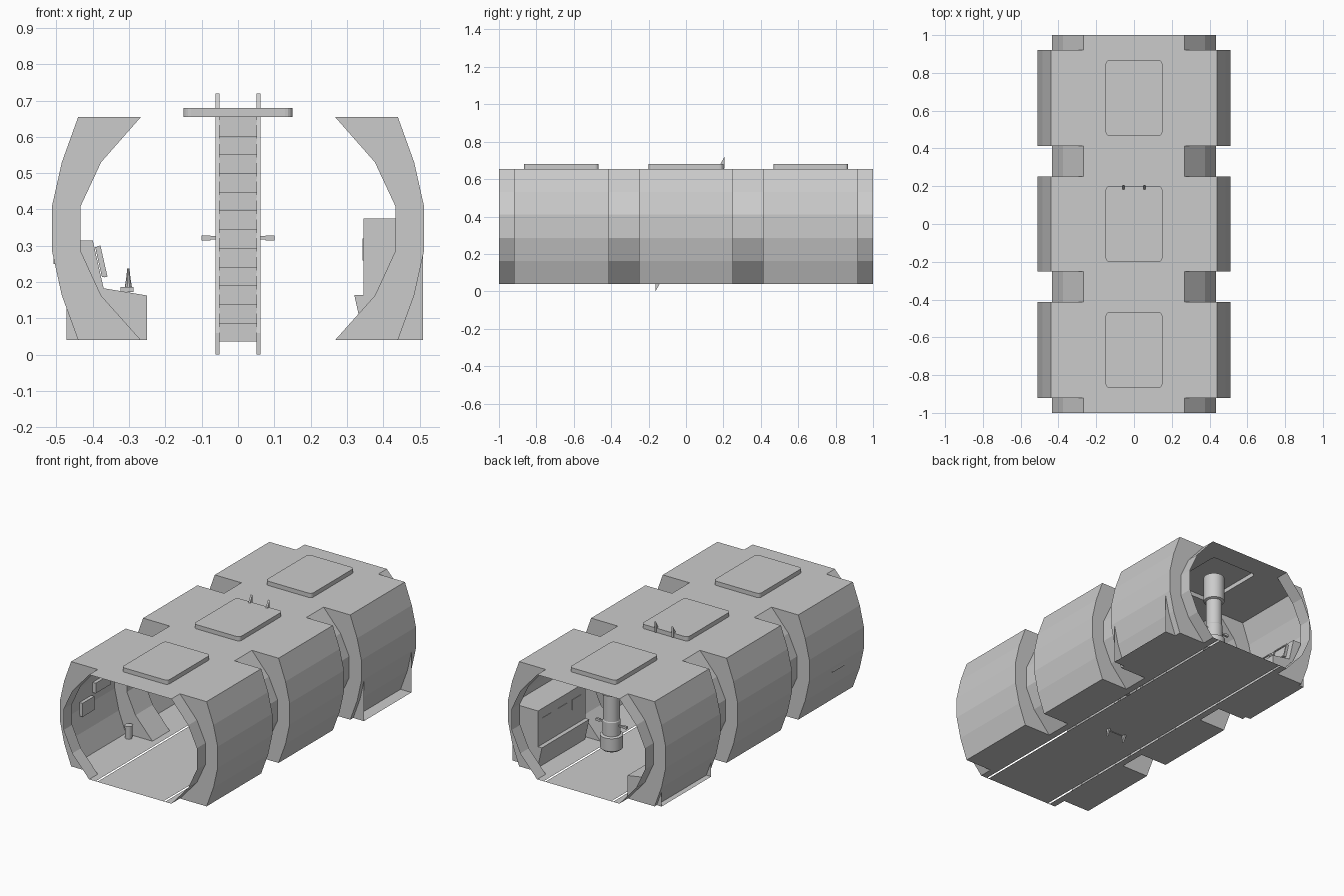
import bpy, bmesh, math
from mathutils import Matrix, Vector

if "Cube" in bpy.data.objects:
    bpy.data.objects.remove(bpy.data.objects["Cube"])

ZF, ZC = 0.04, 0.655
OUTER = [(0.44, ZC), (0.485, 0.53), (0.512, 0.41), (0.512, 0.285), (0.485, 0.163), (0.44, ZF)]
INNER = [(0.267, ZC), (0.377, 0.53), (0.433, 0.41), (0.433, 0.285), (0.377, 0.163), (0.267, ZF)]
BREAKS = [-1, -0.92, -0.413, -0.252, 0.252, 0.413, 0.92, 1]
HATCH_Y = (-0.667, 0, 0.667)


def finish(name, bm):
    bmesh.ops.remove_doubles(bm, verts=bm.verts, dist=1e-5)
    bmesh.ops.recalc_face_normals(bm, faces=bm.faces)
    me = bpy.data.meshes.new(name)
    bm.to_mesh(me)
    bm.free()
    ob = bpy.data.objects.new(name, me)
    bpy.context.collection.objects.link(ob)
    return ob


def face(bm, pts):
    return bm.faces.new([bm.verts.new(p) for p in pts])


def strip(bm, a, b, closed=False):
    n = len(a)
    for i in range(n if closed else n - 1):
        j = (i + 1) % n
        face(bm, [a[i], a[j], b[j], b[i]])


def box(name, size, loc, rot_y=0):
    bm = bmesh.new()
    m = Matrix.Translation(loc) @ Matrix.Rotation(rot_y, 4, 'Y') @ Matrix.Diagonal((*size, 1))
    bmesh.ops.create_cube(bm, size=1, matrix=m)
    return finish(name, bm)


def lathe(name, prof, loc, n=24):
    # prof: (radius, z) pairs from bottom to top, capped
    bm = bmesh.new()
    rings = [[(loc[0] + r * math.cos(2 * math.pi * k / n), loc[1] + r * math.sin(2 * math.pi * k / n), z)
              for k in range(n)] for r, z in prof]
    for a, b in zip(rings, rings[1:]):
        strip(bm, a, b, True)
    face(bm, rings[0])
    face(bm, rings[-1])
    ob = finish(name, bm)
    bpy.context.view_layer.objects.active = ob
    ob.select_set(True)
    bpy.ops.object.shade_smooth_by_angle()
    ob.select_set(False)
    return ob


def rounded_rect(cy, hx=0.15, hy=0.2, r=0.02, n=4):
    pts = []
    for q, (sx, sy) in enumerate([(1, 1), (-1, 1), (-1, -1), (1, -1)]):
        for k in range(n + 1):
            t = math.pi / 2 * (q + k / n)
            pts.append((sx * (hx - r) + r * math.cos(t), cy + sy * (hy - r) + r * math.sin(t)))
    return pts


def plate(name, z, holes):
    # notched outline following the bays, with holes
    right = []
    for i in range(len(BREAKS) - 1):
        x = OUTER[0][0] if i % 2 else INNER[0][0]
        right += [(x, BREAKS[i]), (x, BREAKS[i + 1])]
    outline = right + [(-x, y) for x, y in reversed(right)]
    bm = bmesh.new()
    for loop in [outline] + holes:
        vs = [bm.verts.new((x, y, z)) for x, y in loop]
        for i, v in enumerate(vs):
            bm.edges.new((v, vs[(i + 1) % len(vs)]))
    bmesh.ops.triangle_fill(bm, edges=bm.edges[:], use_beauty=True, use_dissolve=False, normal=(0, 0, 1))
    return finish(name, bm)


# side walls: alternating wide bays and narrow ribs
for s, side in ((1, "right"), (-1, "left")):
    bm = bmesh.new()
    at = lambda prof, y: [(s * x, y, z) for x, z in prof]
    for i in range(len(BREAKS) - 1):
        p = OUTER if i % 2 else INNER
        strip(bm, at(p, BREAKS[i]), at(p, BREAKS[i + 1]))
    for y in BREAKS[1:-1]:
        strip(bm, at(INNER, y), at(OUTER, y))
    finish(side + "_wall", bm)

# ceiling with hatch openings, floor with two long slots
plate("ceiling", ZC, [rounded_rect(y) for y in HATCH_Y])
plate("floor", ZF, [[(x - 0.006, -0.995), (x + 0.006, -0.995), (x + 0.006, 0.995), (x - 0.006, 0.995)]
                    for x in (-0.22, 0.22)])

# raised hatches, open underneath
for i, y in enumerate(HATCH_Y):
    bm = bmesh.new()
    low = [(a, b, ZC) for a, b in rounded_rect(y)]
    top = [(a, b, 0.68) for a, b in rounded_rect(y)]
    strip(bm, low, top, True)
    face(bm, top)
    finish("hatch_%d" % (i + 1), bm)

# steep stairway: two side rails and stepped treads
RAIL = [(-0.163, 0), (0.206, 0.66), (0.206, 0.72), (-0.163, 0.06)]
for s, side in ((1, "right"), (-1, "left")):
    bm = bmesh.new()
    a, b = [[(s * x, y, z) for y, z in RAIL] for x in (0.051, 0.062)]
    strip(bm, a, b, True)
    face(bm, a)
    face(bm, b)
    finish("stair_rail_" + side, bm)
bm = bmesh.new()
steps = []
for k in range(12):
    y, z = -0.158 + 0.029 * k, 0.036 + 0.0515 * k
    steps += [(y, z), (y, z + 0.0515)]
strip(bm, [(-0.052, y, z) for y, z in steps], [(0.052, y, z) for y, z in steps])
finish("stair_treads", bm)

# periscope hanging from the ceiling
PY = 0.69
lathe("periscope", [(0.05, 0.175), (0.062, 0.185), (0.062, 0.26), (0.048, 0.265), (0.048, 0.345),
                    (0.045, 0.35), (0.045, 0.5), (0.058, 0.505), (0.058, ZC)], (0, PY))
for s, side in ((1, "right"), (-1, "left")):
    box("periscope_arm_" + side, (0.04, 0.01, 0.009), (s * 0.062, PY, 0.322))
    box("periscope_grip_" + side, (0.025, 0.014, 0.014), (s * 0.088, PY, 0.322))


# control consoles, open at the back
def console(name, prof, y0, y1):
    bm = bmesh.new()
    a, b = [[(x, y, z) for x, z in prof] for y in (y0, y1)]
    strip(bm, a, b)
    face(bm, a)
    face(bm, b)
    finish(name, bm)


console("left_console", [(-0.472, 0.04), (-0.25, 0.04), (-0.25, 0.163), (-0.37, 0.183),
                         (-0.4, 0.315), (-0.472, 0.315)], 0.44, 0.9)
console("right_console", [(0.51, 0.04), (0.348, 0.04), (0.32, 0.165), (0.345, 0.165),
                          (0.345, 0.375), (0.51, 0.375)], 0.44, 0.88)

# screens, framed, on the left console
for i, y in enumerate((0.53, 0.67, 0.81)):
    tilt = -math.atan2(0.03, 0.132)
    box("screen_%d" % (i + 1), (0.01, 0.11, 0.085), (-0.379, y, 0.256), tilt)
    for j, (dy, dz, w, h) in enumerate([(0, 0.04, 0.11, 0.008), (0, -0.04, 0.11, 0.008),
                                        (0.052, 0, 0.008, 0.085), (-0.052, 0, 0.008, 0.085)]):
        c = Vector((-0.373, y, 0.257)) + Matrix.Rotation(tilt, 3, 'Y') @ Vector((0, dy, dz))
        box("screen_frame_%d_%d" % (i + 1, j), (0.008, w, h), c, tilt)

# control stick on the left desk
box("stick_base", (0.036, 0.036, 0.014), (-0.306, 0.67, 0.18))
lathe("control_stick", [(0.01, 0.185), (0.006, 0.21), (0.003, 0.238)], (-0.302, 0.67), 10)

# panels on the right console
for i, y in enumerate((0.52, 0.66, 0.8)):
    box("right_panel_%d" % (i + 1), (0.004, 0.09, 0.06), (0.345, y, 0.29))

# wall boxes and bin in the front bay
box("wall_box_low", (0.02, 0.11, 0.08), (-0.498, -0.69, 0.29))
box("wall_box_high", (0.02, 0.14, 0.06), (-0.5, -0.55, 0.37))
lathe("bin", [(0.019, 0.04), (0.022, 0.115)], (-0.395, -0.45), 16)
